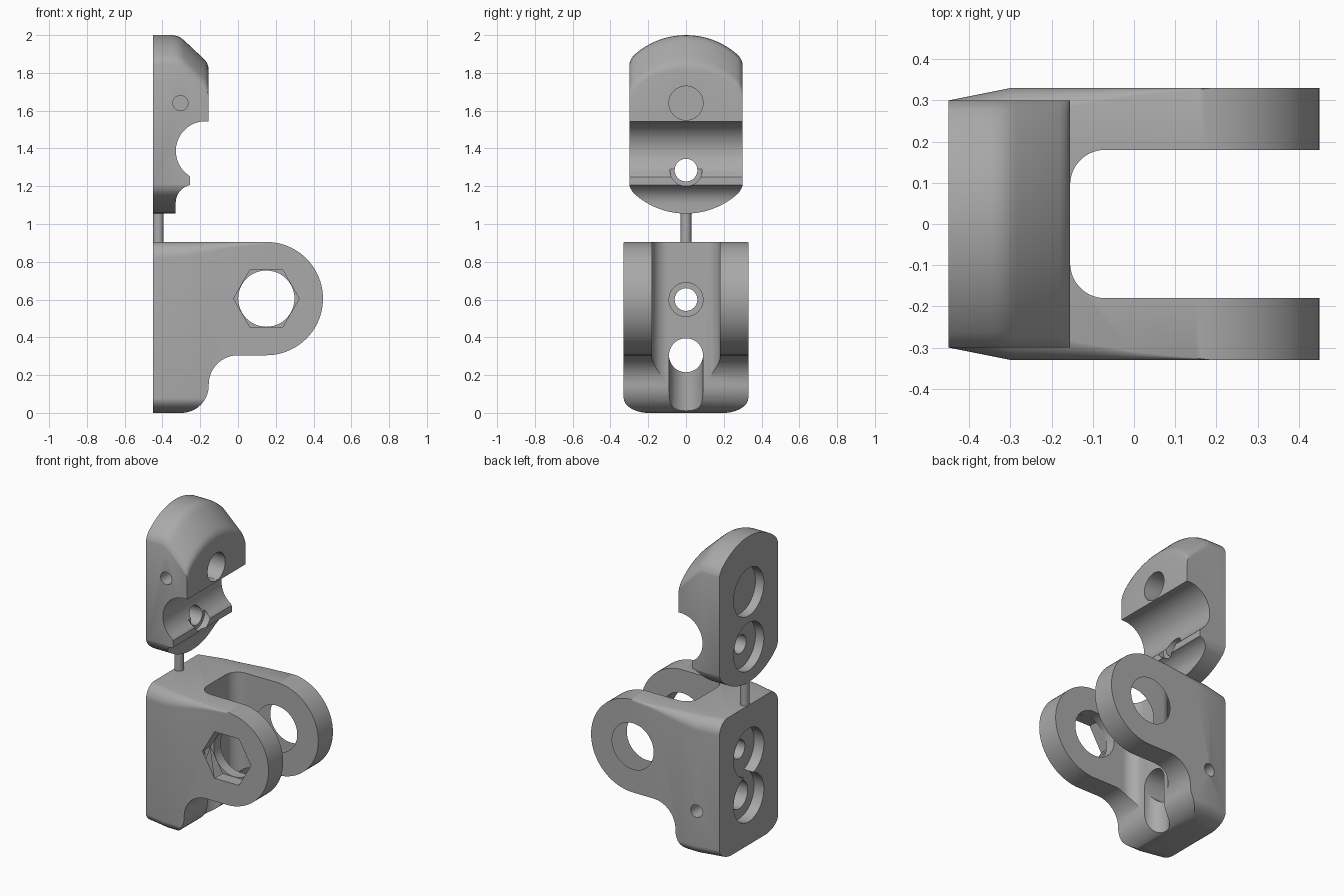
import bpy, bmesh, math

if "Cube" in bpy.data.objects:
    bpy.data.objects.remove(bpy.data.objects["Cube"])

grey = bpy.data.materials.new("plain grey")
grey.diffuse_color = (0.40, 0.40, 0.40, 1)
grey.use_nodes = True
grey.node_tree.nodes["Principled BSDF"].inputs["Base Color"].default_value = grey.diffuse_color


def arc(cx, cy, rx, ry, a0, a1, n=16):
    """Points on an ellipse arc, angles in degrees."""
    return [(cx + rx * math.cos(math.radians(a0 + (a1 - a0) * i / n)),
             cy + ry * math.sin(math.radians(a0 + (a1 - a0) * i / n))) for i in range(n + 1)]


def circle(cx, cy, r, n=48):
    return arc(cx, cy, r, r, 0, 360, n)[:-1]


def loft(name, rings):
    """Skin a row of matching closed rings and cap both ends."""
    bm = bmesh.new()
    rows = [[bm.verts.new(p) for p in ring] for ring in rings]
    n = len(rows[0])
    for a, b in zip(rows, rows[1:]):
        for i in range(n):
            j = (i + 1) % n
            bm.faces.new((a[i], a[j], b[j], b[i]))
    bm.faces.new(rows[0])
    bm.faces.new(rows[-1])
    bmesh.ops.recalc_face_normals(bm, faces=bm.faces)
    mesh = bpy.data.meshes.new(name)
    bm.to_mesh(mesh)
    bm.free()
    mesh.materials.append(grey)
    obj = bpy.data.objects.new(name, mesh)
    bpy.context.collection.objects.link(obj)
    return obj


def prism(name, pts, axis, a, b):
    """Extrude a 2D outline along one axis from a to b."""
    place = {'x': lambda p, t: (t, p[0], p[1]),
             'y': lambda p, t: (p[0], t, p[1]),
             'z': lambda p, t: (p[0], p[1], t)}[axis]
    return loft(name, [[place(p, t) for p in pts] for t in (a, b)])


def boolean(obj, tool, operation='DIFFERENCE'):
    tool.hide_render = True
    mod = obj.modifiers.new("cut", 'BOOLEAN')
    mod.operation, mod.object, mod.solver = operation, tool, 'EXACT'
    bpy.context.view_layer.objects.active = obj
    bpy.ops.object.modifier_apply(modifier=mod.name)
    bpy.data.objects.remove(tool)


def drill(obj, axis, cx, cy, r, a, b):
    boolean(obj, prism("drill", circle(cx, cy, r), axis, a, b))


def finish(obj):
    bpy.ops.object.select_all(action='DESELECT')
    obj.select_set(True)
    bpy.context.view_layer.objects.active = obj
    bpy.ops.object.shade_smooth_by_angle(angle=math.radians(28))


BACK, FACE = -0.45, -0.155

# Upper clamp: chamfered side profile whose ends follow a shallow arch
top = [(FACE, 1.82), (-0.158, 1.838), (-0.166, 1.856), (-0.18, 1.873),
       (-0.285, 1.972), (-0.305, 1.988), (-0.328, 1.997), (-0.35, 2.0), (BACK, 2.0)]
rings = []
for i in range(33):
    y = 0.3 * math.sin(math.pi / 2 * (i / 16 - 1))
    drop = 0.41 - math.sqrt(0.41 ** 2 - y * y) + 0.02 * max(0, (abs(y) - 0.27) / 0.03) ** 3
    rings.append([(x, y, z - drop) for x, z in top] +
                 [(BACK, y, 1.055 + drop), (FACE, y, 1.055 + drop)])
upper = loft("upper_clamp", rings)

# Round tube notch and lower relief across the clamp front
notch = ([(0, 1.0), (-0.33, 1.0)] + arc(-0.23, 1.11, 0.1, 0.1, 180, 104, 10) +
         [(-0.255, 1.25)] + arc(-0.172, 1.387, 0.157, 0.157, 235, 84, 28) + [(0, 1.543)])
boolean(upper, prism("notch", notch, 'y', -0.5, 0.5))
drill(upper, 'x', 0, 1.64, 0.09, -0.6, 0.2)       # large bolt hole
drill(upper, 'x', 0, 1.285, 0.06, -0.6, 0.2)      # small bolt hole
drill(upper, 'x', 0, 1.285, 0.085, -0.297, 0.2)   # its front counterbore
for z in (1.64, 1.285):
    drill(upper, 'x', 0, z, 0.155, -0.6, -0.39)   # rear counterbores
drill(upper, 'y', -0.305, 1.64, 0.04, -0.5, -0.2)  # blind side hole
finish(upper)

# Lower fork: side profile with a round eye
side = ([(BACK, 0)] + arc(-0.30, 0.145, 0.145, 0.145, 270, 360) +
        arc(0, 0.15, 0.155, 0.155, 180, 90) +
        arc(0.15, 0.605, 0.3, 0.3, -90, 90, 40) + [(BACK, 0.905)])
fork = prism("lower_fork", side, 'y', -0.5, 0.5)

# Trim it to a tapered body whose upper corner rounding fades towards the eye
sections = []
for x, w, r in ((-0.46, 0.298, 0.09), (-0.30, 0.33, 0.08), (-0.2, 0.33, 0.066),
                (0, 0.33, 0.026), (0.2, 0.33, 0.003), (0.5, 0.33, 0.003)):
    half = (arc(w - 0.14, 0.079, 0.14, 0.08, -90, 0, 12) +
            arc(w - r, 0.906 - r, r, r, 0, 90, 12))
    sections.append([(x, y, z) for y, z in half] + [(x, -y, z) for y, z in reversed(half)])
boolean(fork, loft("body_limit", sections), 'INTERSECT')

# Slot between the arms with filleted inner corners
half = [(0.7, 0.18)] + arc(-0.07, 0.095, 0.085, 0.085, 90, 180)
slot = half + [(x, -y) for x, y in reversed(half)]
boolean(fork, prism("slot", slot, 'z', -0.2, 1.2))

# Pivot hole through both arms and nut pocket in the front arm
drill(fork, 'y', 0.15, 0.605, 0.149, -0.6, 0.6)
boolean(fork, prism("nut_pocket", circle(0.15, 0.605, 0.174, 6), 'y', -0.6, -0.25))

# Bolt holes, rear counterbores, front relief and blind side hole
drill(fork, 'x', 0, 0.6, 0.06, -0.6, 0)
drill(fork, 'x', 0, 0.6, 0.09, -0.22, 0)
drill(fork, 'x', 0, 0.305, 0.09, -0.6, 0)
drill(fork, 'z', FACE, 0, 0.0895, -0.2, 0.305)
for z in (0.6, 0.305):
    drill(fork, 'x', 0, z, 0.155, -0.6, -0.38)
drill(fork, 'y', -0.305, 0.305, 0.04, 0.2, 0.5)
finish(fork)

# Thin pin joining the two parts
pin = prism("joining_pin", circle(-0.422, 0, 0.028, 24), 'z', 0.89, 1.075)
finish(pin)
